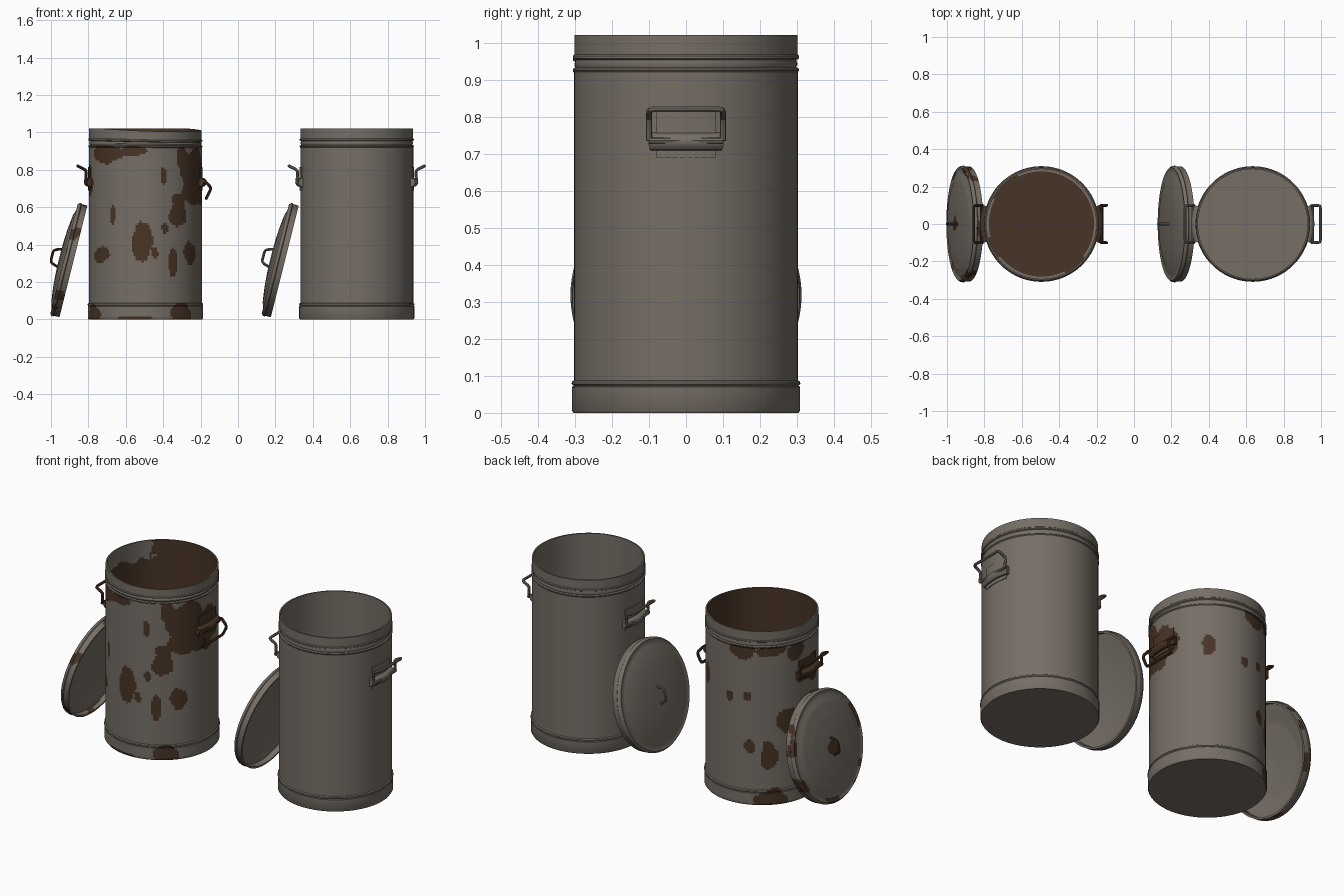
import bpy, bmesh, math
from mathutils import Vector, Matrix, noise

cube = bpy.data.objects.get("Cube")
if cube:
    bpy.data.objects.remove(cube, do_unlink=True)


def material(name, colour):
    m = bpy.data.materials.new(name)
    m.use_nodes = True
    m.diffuse_color = (*colour, 1)
    m.node_tree.nodes["Principled BSDF"].inputs["Base Color"].default_value = (*colour, 1)
    return m


STEEL = material("dull steel", (0.18, 0.157, 0.132))
RUST = material("brown rust", (0.065, 0.034, 0.019))


def smooth(obj, degrees=35):
    bpy.ops.object.select_all(action="DESELECT")
    obj.select_set(True)
    bpy.context.view_layer.objects.active = obj
    bpy.ops.object.shade_smooth_by_angle(angle=math.radians(degrees))


def polar(r, angle, z):
    """Angle in degrees, measured from the front towards +x."""
    a = math.radians(angle)
    return Vector((r * math.sin(a), -r * math.cos(a), z))


def dense(profile, step):
    """Split long profile segments so faces can be coloured in patches."""
    out = [profile[0]]
    for p, q in zip(profile, profile[1:]):
        n = max(1, math.ceil(math.dist(p, q) / step))
        out += [(p[0] + (q[0] - p[0]) * i / n, p[1] + (q[1] - p[1]) * i / n)
                for i in range(1, n + 1)]
    return out


def revolve(name, profile, mats, segs=96, start=0, sweep=360, rule=None, shape=None):
    bm = bmesh.new()
    full = sweep == 360
    count = segs if full else segs + 1
    rings = [[bm.verts.new(polar(r, start + sweep * j / segs, z)) for j in range(count)]
             for r, z in profile]
    for low, high in zip(rings, rings[1:]):
        for j in range(segs):
            k = (j + 1) % count
            bm.faces.new((low[j], low[k], high[k], high[j]))
    if not full:
        bm.faces.new([ring[0] for ring in rings])
        bm.faces.new([ring[-1] for ring in reversed(rings)])
    bmesh.ops.remove_doubles(bm, verts=bm.verts, dist=1e-5)
    if not full:
        bmesh.ops.recalc_face_normals(bm, faces=bm.faces)
    bm.normal_update()
    if rule:
        for f in bm.faces:
            f.material_index = int(rule(f.calc_center_median(), f.normal))
    if shape:
        for v in bm.verts:
            shape(v)
    mesh = bpy.data.meshes.new(name)
    bm.to_mesh(mesh)
    bm.free()
    for m in mats:
        mesh.materials.append(m)
    obj = bpy.data.objects.new(name, mesh)
    bpy.context.collection.objects.link(obj)
    smooth(obj)
    return obj


def wire(name, points, radius, mat, corner=0.015):
    """Round bar along a path with softened corners."""
    pts = [Vector(p) for p in points]
    path = [pts[0]]
    for a, p, b in zip(pts, pts[1:], pts[2:]):
        s, e = p + (a - p).normalized() * corner, p + (b - p).normalized() * corner
        path += [s, (s + e) / 4 + p / 2, e]
    path.append(pts[-1])
    curve = bpy.data.curves.new(name, "CURVE")
    curve.dimensions = "3D"
    curve.bevel_depth, curve.bevel_resolution, curve.use_fill_caps = radius, 2, True
    spline = curve.splines.new("POLY")
    spline.points.add(len(path) - 1)
    for point, co in zip(spline.points, path):
        point.co = (*co, 1)
    curve.materials.append(mat)
    obj = bpy.data.objects.new(name, curve)
    bpy.context.collection.objects.link(obj)
    bpy.ops.object.select_all(action="DESELECT")
    obj.select_set(True)
    bpy.context.view_layer.objects.active = obj
    bpy.ops.object.convert(target="MESH")
    obj = bpy.context.object
    smooth(obj)
    return obj


# Rust patches on the outside: angle, height, half angle, half height
PATCHES = [(-45, .89, 22, .05), (-12, .90, 14, .03), (62, .80, 24, .11), (42, .86, 9, .06),
           (36, .58, 10, .09), (60, .68, 22, .07), (19, .77, 3, .05), (-35, .57, 3, .06),
           (-4, .41, 11, .10), (-52, .345, 15, .04), (20, .48, 4, .03), (29, .30, 6, .07),
           (52, .355, 10, .06), (9, .36, 4, .03), (88, .74, 22, .11), (195, .90, 14, .05),
           (225, .90, 18, .03), (250, .88, 11, .05), (200, .64, 4, .03), (242, .47, 12, .08),
           (222, .29, 9, .08), (202, .34, 6, .04), (278, .74, 14, .08), (141, .68, 7, .06),
           (180, .62, 4, .03), (-65, .03, 12, .06), (-12, 0, 20, .02), (40, .03, 13, .06),
           (225, .03, 17, .06)]


def bin_rust(c, n):
    angle = math.degrees(math.atan2(c.x, -c.y))
    wobble = noise.noise(c * 14) * 0.8
    radial = Vector((c.x, c.y, 0))
    if c.z > 0.015 and (radial.length < 0.285 or n.dot(radial) < -0.05):
        # The inside is all rust but for a clean stretch under the rim
        return not (c.z > 0.92 + wobble * 0.05 and abs((angle + 90) + 5) < 42 + wobble * 20)
    if n.z < -0.9 or c.z > 0.93:
        return False
    for a, z, da, dz in PATCHES:
        off = (angle - a + 180) % 360 - 180
        if (off / da) ** 2 + ((c.z - z) / dz) ** 2 < 1 + wobble:
            return True
    return False


def lid_rust(c, n):
    r = math.hypot(c.x, c.y)
    spot = noise.noise(c * 11)
    return n.z > -0.3 and ((r > 0.275 and spot > 0.22) or r < 0.045 + spot * 0.04)


def dent(v):
    """Slightly bent upper rim."""
    if v.co.z > 0.9:
        a = math.atan2(v.co.x, -v.co.y)
        v.co.z -= 0.14 * (v.co.z - 0.9) * max(0, math.cos(a - 0.7))


BIN = [(0, 0), (.304, 0), (.308, .006), (.308, .070), (.304, .073), (.309, .078), (.308, .084),
       (.302, .088), (.302, .920), (.305, .924), (.305, .929), (.298, .933), (.301, .942),
       (.298, .953), (.305, .957), (.305, .964), (.301, .968), (.301, 1.02), (.293, 1.02),
       (.293, .03), (0, .03)]
LID = [(0, .062), (.20, .050), (.27, .034), (.296, .030), (.296, 0), (.307, 0), (.308, .030),
       (.312, .034), (.311, .042), (.302, .052), (.285, .048), (.270, .052), (.24, .062),
       (.16, .072), (.08, .077), (0, .078)]
PLATE = [(.298, .69), (.306, .69), (.306, .815), (.298, .815)]
ROLL = [(.298, .708), (.314, .710), (.325, .720), (.329, .733), (.325, .746),
        (.314, .755), (.298, .757)]
# Handle positions as distance and height: pivot, elbow, grip
RAISED = [(.320, .735), (.315, .797), (.362, .820)]
HANGING = [(.318, .740), (.353, .702), (.325, .647)]


def side_handle(label, place, bail, mat):
    half = [(x, -0.1, z) for x, z in bail]
    path = half + [(x, -y, z) for x, y, z in reversed(half)]
    parts = [revolve(label + "_handle_plate", PLATE, [mat], 12, 75, 30),
             revolve(label + "_handle_hinge", ROLL, [mat], 16, 72, 36),
             wire(label + "_handle_bar", path, 0.008, mat),
             wire(label + "_handle_pin", [half[0], path[-1]], 0.008, mat)]
    for p in parts:
        p.matrix_world = place


def dustbin(label, x, rusty):
    place = Matrix.Translation((x, 0, 0))
    trim = RUST if rusty else STEEL
    mats = [STEEL, RUST] if rusty else [STEEL]
    # Drum with base band, beads and open top
    body = revolve(label + "_drum", dense(BIN, 0.012) if rusty else BIN, mats,
                   180 if rusty else 96, rule=bin_rust if rusty else None,
                   shape=dent if rusty else None)
    body.matrix_world = place
    # Two side handles
    side_handle(label + "_left", place, HANGING if rusty else RAISED, trim)
    side_handle(label + "_right", place @ Matrix.Rotation(math.pi, 4, "Z"), RAISED, trim)
    # Lid leaning on the drum
    lean = Matrix.Translation((x - 0.385, 0, 0.31)) @ Matrix.Rotation(math.radians(-76), 4, "Y")
    lid = revolve(label + "_lid", dense(LID, 0.012) if rusty else LID, mats,
                  120 if rusty else 96, rule=lid_rust if rusty else None)
    grip = wire(label + "_lid_handle", [(-.05, 0, .07), (-.035, 0, .118),
                                        (.035, 0, .118), (.05, 0, .07)], 0.007, trim)
    lid.matrix_world = grip.matrix_world = lean


dustbin("rusty", -0.495, True)
dustbin("clean", 0.635, False)
